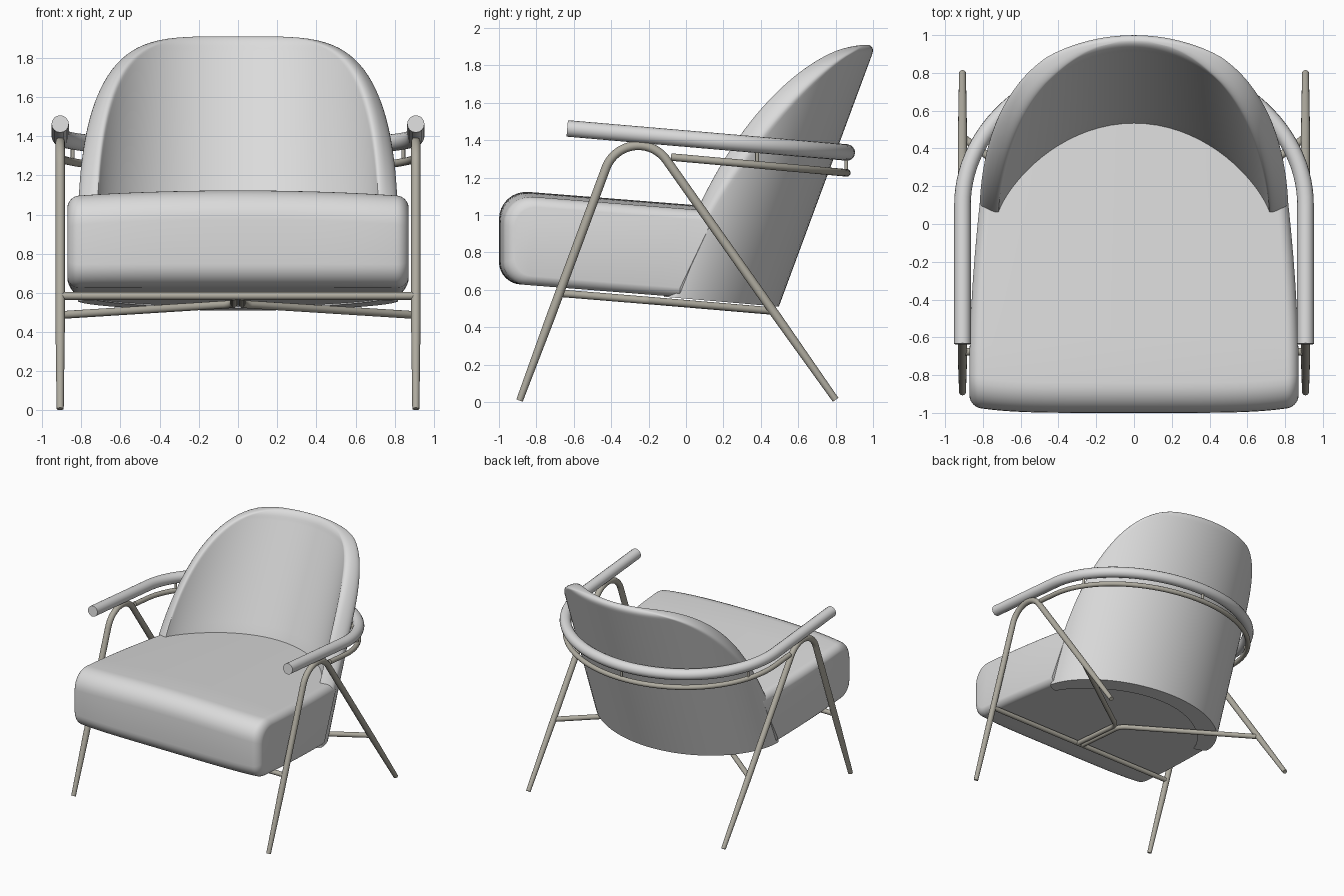
import bpy, bmesh, math
from mathutils import Vector

if "Cube" in bpy.data.objects:
    bpy.data.objects.remove(bpy.data.objects["Cube"])


def material(name, rgb):
    m = bpy.data.materials.new(name)
    m.diffuse_color = (*rgb, 1)
    m.use_nodes = True
    m.node_tree.nodes["Principled BSDF"].inputs["Base Color"].default_value = m.diffuse_color
    return m


FABRIC = material("light grey fabric", (0.71, 0.71, 0.71))
METAL = material("warm grey metal", (0.43, 0.41, 0.35))


def finish(name, bm, mat):
    bmesh.ops.remove_doubles(bm, verts=bm.verts, dist=1e-4)
    bmesh.ops.recalc_face_normals(bm, faces=bm.faces)
    me = bpy.data.meshes.new(name)
    bm.to_mesh(me)
    bm.free()
    me.materials.append(mat)
    ob = bpy.data.objects.new(name, me)
    bpy.context.collection.objects.link(ob)
    bpy.ops.object.select_all(action='DESELECT')
    ob.select_set(True)
    bpy.context.view_layer.objects.active = ob
    bpy.ops.object.shade_smooth_by_angle(angle=math.radians(40))


def loft(bm, loops):
    """Bridge a list of closed loops with quads; return the vertex rows."""
    rows = [[bm.verts.new(p) for p in loop] for loop in loops]
    n = len(rows[0])
    for a, b in zip(rows, rows[1:]):
        for i in range(n):
            j = (i + 1) % n
            bm.faces.new((a[i], a[j], b[j], b[i]))
    # close both ends with strips of quads
    for r in (rows[0], rows[-1]):
        for i in range(n // 2 - 1):
            bm.faces.new((r[i], r[i + 1], r[-2 - i], r[-1 - i]))


def fillet(points, radius, steps=14):
    """Round the inner corners of a polyline with arcs."""
    pts = [Vector(p) for p in points]
    out = [pts[0]]
    for a, c, b in zip(pts, pts[1:], pts[2:]):
        d1, d2 = (a - c).normalized(), (b - c).normalized()
        half = d1.angle(d2) / 2
        centre = c + (d1 + d2).normalized() * radius / math.sin(half)
        t = radius / math.tan(half)
        v1, v2 = (c + d1 * t - centre).normalized(), (c + d2 * t - centre).normalized()
        out += [centre + v1.slerp(v2, k / steps) * radius for k in range(steps + 1)]
    return out + [pts[-1]]


def tube(name, points, radius, mat, taper=None):
    cu = bpy.data.curves.new(name, 'CURVE')
    cu.dimensions = '3D'
    cu.bevel_depth = radius
    cu.bevel_resolution = 6
    cu.use_fill_caps = True
    sp = cu.splines.new('POLY')
    sp.points.add(len(points) - 1)
    for q, p in zip(sp.points, points):
        q.co = (*p, 1)
        q.radius = taper(p) if taper else 1
    tmp = bpy.data.objects.new(name, cu)
    bpy.context.collection.objects.link(tmp)
    bpy.context.view_layer.update()
    me = bpy.data.meshes.new_from_object(
        tmp.evaluated_get(bpy.context.evaluated_depsgraph_get()))
    bpy.data.objects.remove(tmp)
    bm = bmesh.new()
    bm.from_mesh(me)
    bpy.data.meshes.remove(me)
    finish(name, bm, mat)


SHEAR = 0.37  # backward lean of the backrest


def lean(y, z):
    return y + SHEAR * (z - 0.52)


# Seat cushion: side profiles lofted across x, rounded at both sides
W = 0.872


def seat_loop(x, e):
    base = lambda y: 0.63 - 0.079 * (y + 0.9)
    q = abs(x) / W
    lo, hi = e, 0.47 + 0.028 * (1 - q ** 2) - e
    yf = -1 + 0.035 * q ** 5 + e
    yb = max(-0.05, -0.1 + 0.52 * math.sqrt(max(0, 1 - (x / 0.8) ** 2)))
    rt, rb = 0.16 - e * 0.7, 0.11 - e * 0.5
    pts = []
    for k in range(6):
        yk = lean(yb, 0.57)
        pts.append((yk + (yf + rb - yk) * k / 6, lo))
    for k in range(9):
        a = math.pi / 2 * k / 8
        pts.append((yf + rb - rb * math.sin(a), lo + rb - rb * math.cos(a)))
    for k in range(9):
        a = math.pi / 2 * k / 8
        pts.append((yf + rt - rt * math.cos(a), hi - rt + rt * math.sin(a)))
    for k in range(1, 7):
        yk = lean(yb, 1.03)
        pts.append((yf + rt + (yk - yf - rt) * k / 6, hi))
    taper = lambda y: 1 - 0.055 * (max(0, y + 0.75) / 0.8) ** 1.7
    return [(x * taper(y), y, z + base(y)) for y, z in pts]


R = 0.06
side = [(W - R + R * math.sin(a), R - R * math.cos(a))
        for a in (math.radians(10 * k) for k in range(9))]
flat = [((W - R) * math.sin(math.radians(6 * k)), 0) for k in range(-14, 15)]
bm = bmesh.new()
loft(bm, [seat_loop(x, e) for x, e in [(-x, e) for x, e in reversed(side)] + flat + side])
finish("seat_cushion", bm, FABRIC)


# Backrest: leaning curved shell lofted from horizontal slices
def round_off(d):
    d = min(1, max(0, d))
    return math.sqrt(1 - (1 - d) ** 2)


N = 56
TIP = 0.6  # where the rounded rim sits between outer and inner surface


def back_loop(z):
    s = max(0, (z - 0.9) / 1.01)
    U = math.asin(min(1, (1 - s ** 2.8) ** 0.23))
    wz = round_off((1.91 - z) / 0.05)
    outer, inner = [], []
    for i in range(N + 1):
        u = U * math.sin(math.pi * (i / N - 0.5))
        w = wz * round_off((U - abs(u)) * 0.7 / 0.05)
        c = max(0, math.cos(u))
        p = Vector((0.82 * math.sin(u), -0.1 + 0.6 * c ** 1.1))
        d = Vector((0.72 * math.sin(u), -0.14 + 0.49 * c ** 1.5)) - p
        d *= 1 - 0.5 * c * c * min(1, max(0, (z - 1.03) / 0.82))
        for lst, off in ((outer, TIP * (1 - w)), (inner, TIP + (1 - TIP) * w)):
            v = p + d * off
            zz = z + 0.05 * (0.5 - v.y) / 0.6 * max(0, 1 - (z - 0.51) / 0.39)
            lst.append((v.x, lean(v.y, zz), zz))
    return outer + inner[::-1]


levels = [0.51, 0.6, 0.7, 0.8] + [0.9 + 1.01 * math.sin(math.radians(89.5 * k / 32))
                                  for k in range(33)]
bm = bmesh.new()
loft(bm, [back_loop(z) for z in levels])
finish("backrest", bm, FABRIC)


# Armrest and the thin rail below it share one U-shaped plan
def u_path(y_start, zfun):
    plan = [(0.908, y_start)]
    plan += [(0.908 * math.cos(a), 0.1 + 0.76 * math.sin(a))
             for a in (math.pi * k / 56 for k in range(57))]
    plan.append((-0.908, y_start))
    return [(x, y, zfun(y)) for x, y in plan]


arm_z = lambda y: 1.463 - 0.086 * (y + 0.635)
rail_z = lambda y: 1.31 - 0.09 * (y + 0.08)
tube("armrest", u_path(-0.635, arm_z), 0.044, FABRIC)
tube("arm_rail", u_path(-0.08, rail_z), 0.02, METAL)

# Short posts between rail and armrest
for k, (x, y) in enumerate([(0, 0.857), (0.844, 0.38), (-0.844, 0.38)]):
    tube(f"arm_post_{k + 1}", [(x, y, rail_z(y)), (x, y, arm_z(y))], 0.01, METAL)

# Side frames and the bent rods under the seat
for name, s in (("right", 1), ("left", -1)):
    x = 0.908 * s
    front, top, rear = (x, -0.89, 0.008), (x, -0.306, 1.58), (x, 0.80, 0.012)
    path = fillet([front, top, rear], 0.185, 20)
    f, r = Vector(front), Vector(rear)
    path[1:1] = [f.lerp(path[1], 0.35)]
    path[-1:-1] = [r.lerp(path[-2], 0.35)]
    tube(f"{name}_leg_frame", path, 0.024, METAL,
         lambda p: 0.75 + 0.25 * min(1, p[2] / 0.42))
    tube(f"{name}_under_rod",
         fillet([(0.022 * s, -0.676, 0.582), (0.022 * s, -0.2, 0.543),
                 (x, 0.46, 0.487)], 0.1), 0.02, METAL)

# Front crossbar
tube("front_crossbar", [(-0.908, -0.676, 0.585), (0.908, -0.676, 0.585)], 0.02, METAL)
